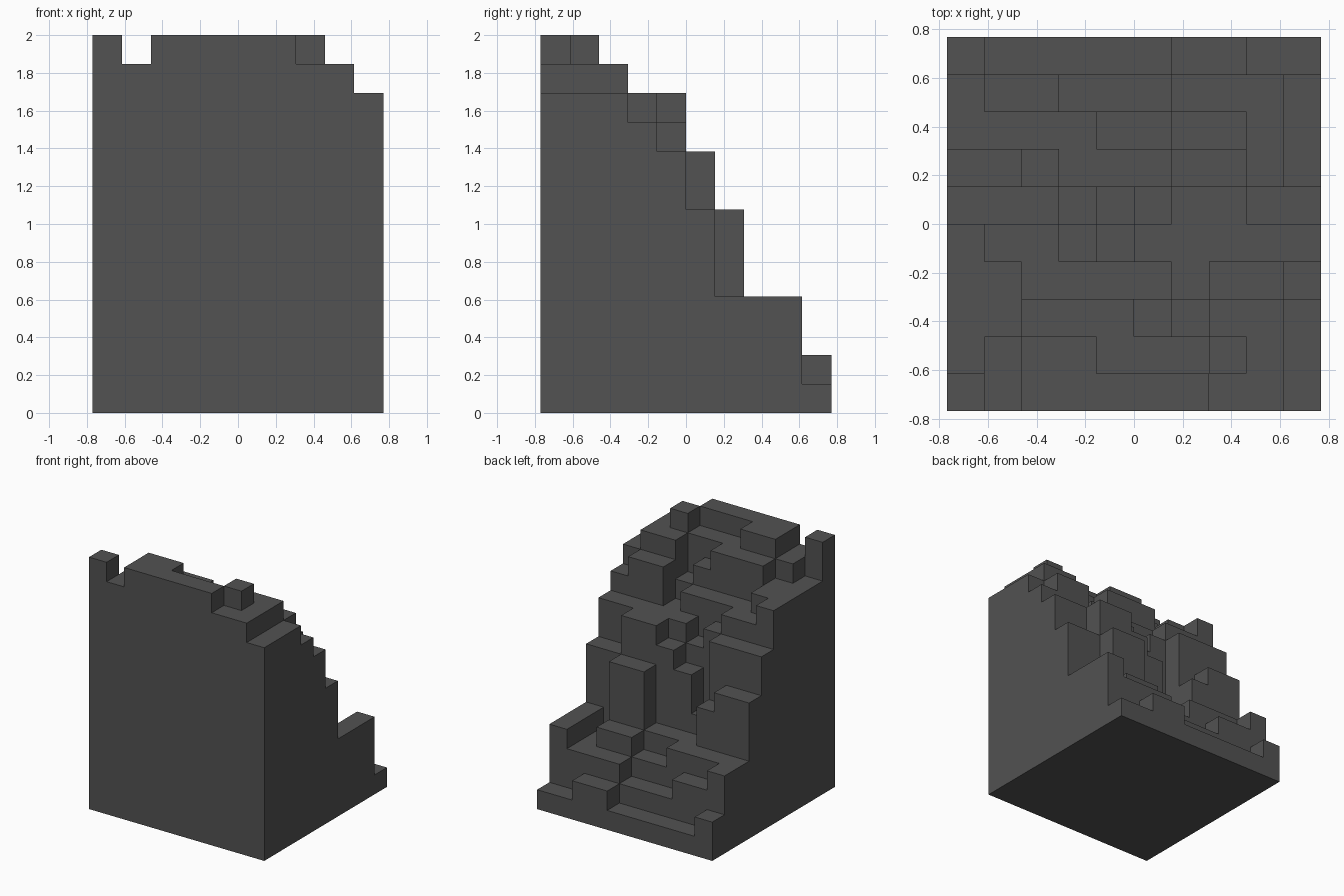
import bpy
import bmesh
from mathutils import Vector

default = bpy.data.objects.get("Cube")
if default:
    bpy.data.objects.remove(default, do_unlink=True)

CELL = 2.0 / 13.0
N = 10

# Block heights (hex digits), back row first, each row from -x to +x
ROWS = [
    "2111112211",
    "4332223334",
    "4444334434",
    "7764447734",
    "9995789977",
    "BAA9899999",
    "BBAAAA9BBA",
    "BBCCCBACCB",
    "BCDDCCCDCB",
    "DCDDDDDCCB",
]
HEIGHTS = [[int(c, 16) for c in row] for row in reversed(ROWS)]


def filled(x, y, z):
    return 0 <= x < N and 0 <= y < N and 0 <= z < HEIGHTS[y][x]


# Dark stone material
stone = bpy.data.materials.new("dark grey stone")
stone.use_nodes = True
colour = (0.084, 0.084, 0.084, 1.0)
stone.diffuse_color = colour
bsdf = next(n for n in stone.node_tree.nodes if n.type == 'BSDF_PRINCIPLED')
bsdf.inputs["Base Color"].default_value = colour
bsdf.inputs["Roughness"].default_value = 0.9

# Outer skin of the stacked blocks: a quad wherever a block meets open air
bm = bmesh.new()
corners = {}


def vert(p):
    key = tuple(int(round(c)) for c in p)
    if key not in corners:
        x, y, z = key
        corners[key] = bm.verts.new(((x - N / 2) * CELL, (y - N / 2) * CELL, z * CELL))
    return corners[key]


AXES = [Vector((1, 0, 0)), Vector((0, 1, 0)), Vector((0, 0, 1))]
for y in range(N):
    for x in range(N):
        for z in range(HEIGHTS[y][x]):
            for a in range(3):
                u, v = AXES[(a + 1) % 3], AXES[(a + 2) % 3]
                for side in (-1, 1):
                    n = AXES[a] * side
                    if filled(x + int(n.x), y + int(n.y), z + int(n.z)):
                        continue
                    o = Vector((x, y, z)) + (AXES[a] if side > 0 else Vector())
                    quad = [o, o + u, o + u + v, o + v]
                    if side < 0:
                        quad.reverse()
                    bm.faces.new([vert(p) for p in quad])

mesh = bpy.data.meshes.new("stepped_cliff")
bm.to_mesh(mesh)
bm.free()
mesh.materials.append(stone)
cliff = bpy.data.objects.new("stepped_cliff", mesh)
bpy.context.collection.objects.link(cliff)
